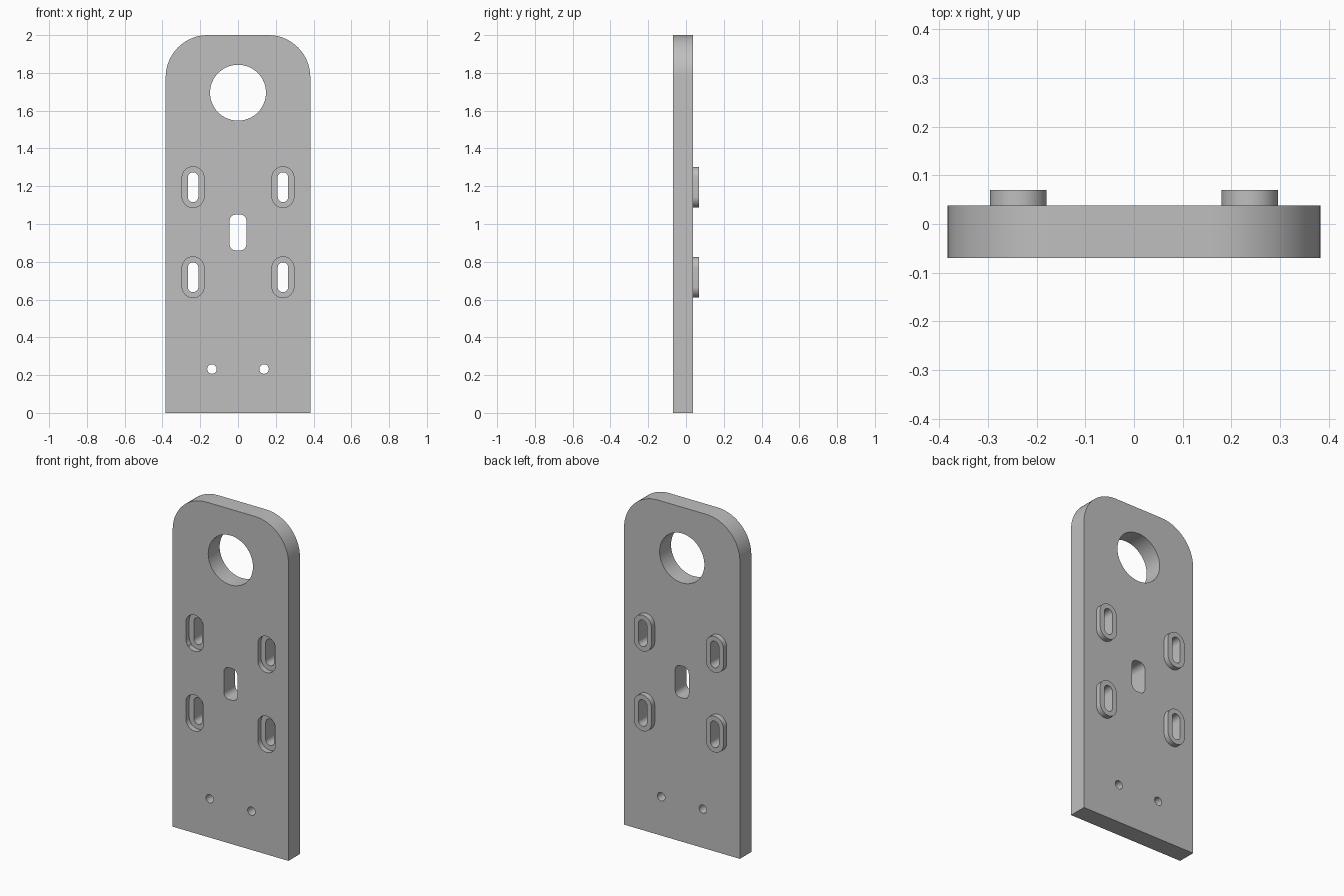
import bpy
import bmesh
from math import sin, cos, pi, radians

cube = bpy.data.objects.get("Cube")
if cube:
    bpy.data.objects.remove(cube, do_unlink=True)

steel = bpy.data.materials.new("plain grey")
steel.use_nodes = True
grey = (0.52, 0.52, 0.52, 1)
steel.diffuse_color = grey
steel.node_tree.nodes["Principled BSDF"].inputs["Base Color"].default_value = grey

FRONT, FACE, BACK = -0.07, 0.038, 0.07   # plate front, plate back, boss back
RECESS = FRONT + 0.032
OUT = 0.2                                # cutters reach past the plate


def prism(name, x, z, half_w, half_h, top_r, bottom_r, y0, y1, steps=16):
    """Rounded rectangle in the xz plane, extruded from y0 to y1."""
    bm = bmesh.new()
    outline = []
    for quarter, (sx, sz) in enumerate(((1, 1), (-1, 1), (-1, -1), (1, -1))):
        r = top_r if sz > 0 else bottom_r
        n = steps if r else 0
        for i in range(n + 1):
            a = (quarter + (i / n if n else 0)) * pi / 2
            outline.append((x + sx * (half_w - r) + r * cos(a),
                            z + sz * (half_h - r) + r * sin(a)))
    verts = [bm.verts.new((px, y0, pz)) for px, pz in outline]
    bmesh.ops.remove_doubles(bm, verts=verts, dist=1e-5)
    face = bm.faces.new([v for v in verts if v.is_valid])
    extruded = bmesh.ops.extrude_face_region(bm, geom=[face])["geom"]
    moved = [g for g in extruded if isinstance(g, bmesh.types.BMVert)]
    bmesh.ops.translate(bm, verts=moved, vec=(0, y1 - y0, 0))
    bmesh.ops.recalc_face_normals(bm, faces=bm.faces)
    mesh = bpy.data.meshes.new(name)
    bm.to_mesh(mesh)
    bm.free()
    mesh.materials.append(steel)
    obj = bpy.data.objects.new(name, mesh)
    bpy.context.collection.objects.link(obj)
    return obj


def combine(target, tool, operation):
    """Apply a boolean and discard the tool."""
    tool.hide_render = True
    mod = target.modifiers.new(operation.lower(), "BOOLEAN")
    mod.operation, mod.solver, mod.object = operation, "EXACT", tool
    with bpy.context.temp_override(object=target, active_object=target):
        bpy.ops.object.modifier_apply(modifier=mod.name)
    bpy.data.objects.remove(tool, do_unlink=True)


def cut(x, z, half_w, half_h, r, y0=-OUT, y1=OUT, steps=16):
    combine(plate, prism("cutter", x, z, half_w, half_h, r, r, y0, y1, steps),
            "DIFFERENCE")


# Plate with rounded top corners
plate = prism("mounting_plate", 0, 1, 0.383, 1, 0.223, 0, FRONT, FACE)

# Four slots: raised boss behind, recess in front, narrow slot through
for sx in (-1, 1):
    for z in (0.718, 1.195):
        x = sx * 0.238
        boss = prism("boss", x, z, 0.058, 0.108, 0.058, 0.058, 0, BACK)
        combine(plate, boss, "UNION")
        cut(x, z, 0.058, 0.108, 0.058, -OUT, RECESS)
        cut(x, z, 0.028, 0.079, 0.028)
    # Small fixing hole
    cut(sx * 0.138, 0.232, 0.025, 0.025, 0.025, steps=8)

# Large round hole and central window
cut(0, 1.695, 0.148, 0.148, 0.148)
cut(0, 0.955, 0.045, 0.095, 0.034, steps=8)

# Smooth curved walls, keep edges sharp
bpy.ops.object.select_all(action="DESELECT")
plate.select_set(True)
bpy.context.view_layer.objects.active = plate
bpy.ops.object.shade_smooth_by_angle(angle=radians(30))
